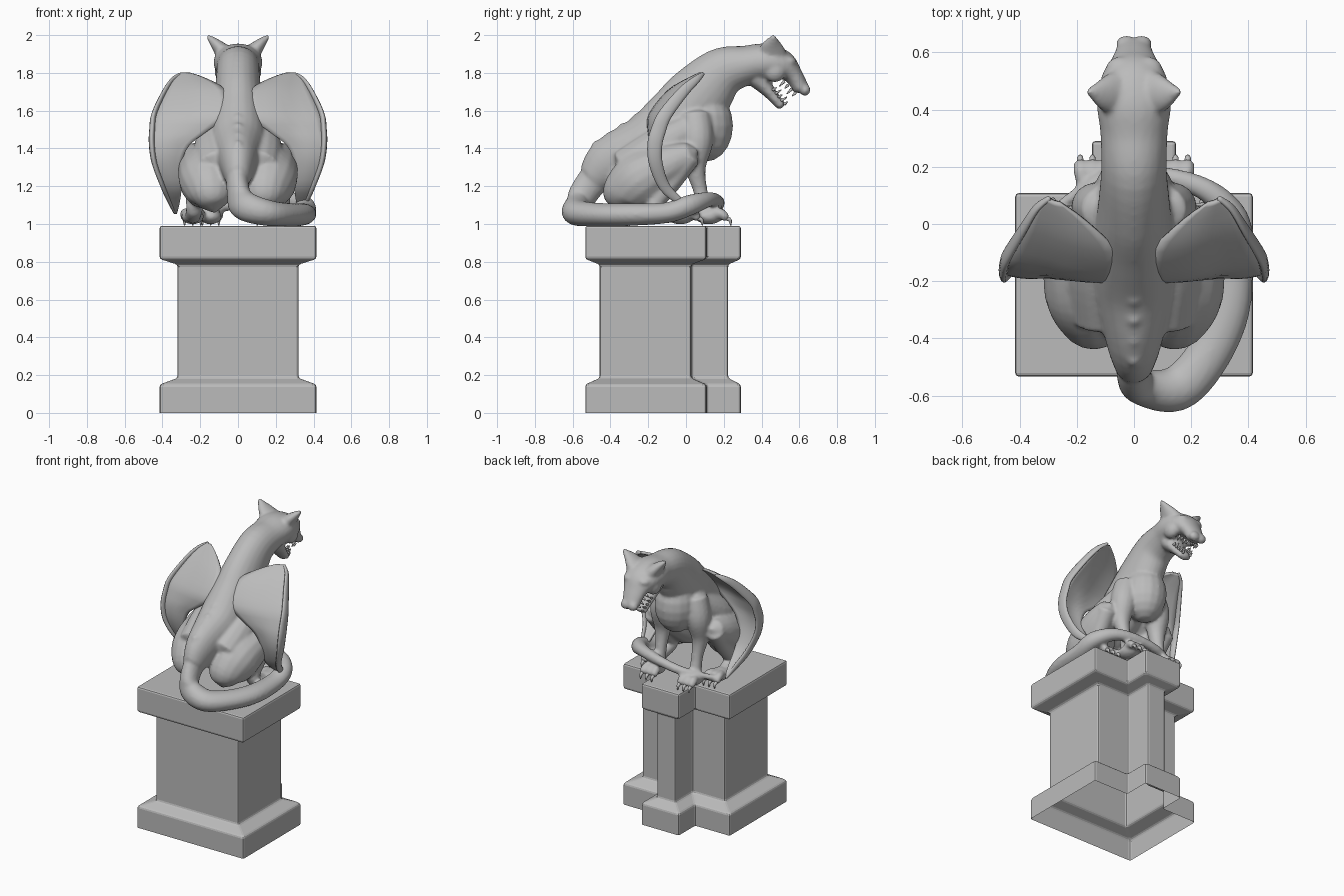
import bpy, bmesh, math
from mathutils import Vector

cube = bpy.data.objects.get("Cube")
if cube:
    bpy.data.objects.remove(cube, do_unlink=True)

stone = bpy.data.materials.new("grey_stone")
stone.use_nodes = True
stone.diffuse_color = (0.5, 0.5, 0.5, 1)
bsdf = next(n for n in stone.node_tree.nodes if n.type == 'BSDF_PRINCIPLED')
bsdf.inputs["Base Color"].default_value = (0.5, 0.5, 0.5, 1)
bsdf.inputs["Roughness"].default_value = 0.8


def finish(bm, name, smooth=True):
    bmesh.ops.recalc_face_normals(bm, faces=bm.faces)
    mesh = bpy.data.meshes.new(name)
    bm.to_mesh(mesh)
    bm.free()
    mesh.materials.append(stone)
    for poly in mesh.polygons:
        poly.use_smooth = smooth
    obj = bpy.data.objects.new(name, mesh)
    bpy.context.scene.collection.objects.link(obj)
    return obj


def spline(points, steps):
    """Catmull-Rom curve through points of any dimension."""
    pts = [points[0]] + list(points) + [points[-1]]
    out = []
    for p, q, r, s in zip(pts, pts[1:], pts[2:], pts[3:]):
        for k in range(steps):
            t = k / steps
            out.append([(2 * b + (c - a) * t + (2 * a - 5 * b + 4 * c - d) * t * t
                         + (3 * b - a - 3 * c + d) * t ** 3) / 2
                        for a, b, c, d in zip(p, q, r, s)])
    return out + [list(points[-1])]


def tube(bm, points, flip=1, ref=(1, 0, 0), sides=16, steps=5):
    """Closed loft: each point is x, y, z, half width and optional half depth."""
    pts = spline([tuple(p) + (p[3],) if len(p) == 4 else p for p in points], steps)
    pos = [Vector((p[0] * flip, p[1], p[2])) for p in pts]
    rings = []
    for i, p in enumerate(pts):
        tan = (pos[min(i + 1, len(pos) - 1)] - pos[max(i - 1, 0)]).normalized()
        ref_v = Vector(ref)
        u = (ref_v - tan * tan.dot(ref_v)).normalized()
        v = tan.cross(u)
        rings.append([bm.verts.new(pos[i] + u * p[3] * math.cos(a) + v * p[4] * math.sin(a))
                      for a in (math.tau * k / sides for k in range(sides))])
    for r, s in zip(rings, rings[1:]):
        for k in range(sides):
            j = (k + 1) % sides
            bm.faces.new((r[k], r[j], s[j], s[k]))
    for ring, i, n in ((rings[0], 0, 1), (rings[-1], -1, -2)):
        out = (pos[i] - pos[n]).normalized()
        pole = bm.verts.new(pos[i] + out * pts[i][4] * 0.6)
        for k in range(sides):
            bm.faces.new((ring[k], ring[(k + 1) % sides], pole))


def ball(bm, centre, size):
    made = bmesh.ops.create_uvsphere(bm, u_segments=16, v_segments=10, radius=1)
    for v in made["verts"]:
        v.co = Vector([c + a * b for c, a, b in zip(centre, v.co, size)])


# Pedestal: one T-shaped outline lofted upwards, hollow underneath
def outline(d):
    w, a, back, mid, tip = 0.415 - d, 0.147 - d * 0.8, d * 0.8 - 0.533, 0.108 - d * 0.85, 0.29 - d * 0.7
    return [(-w, back), (w, back), (w, mid), (a, mid), (a, tip), (-a, tip), (-a, mid), (-w, mid)]


bm = bmesh.new()
levels = [(0, 0), (0.15, 0), (0.185, 0.095), (0.785, 0.095), (0.815, 0), (0.99, 0)]
rings = [[bm.verts.new((x, y, z)) for x, y in outline(d)] for z, d in levels]
for r, s in zip(rings, rings[1:]):
    for k in range(8):
        j = (k + 1) % 8
        bm.faces.new((r[k], r[j], s[j], s[k]))
bm.faces.new(rings[-1])
pedestal = finish(bm, "pedestal", False)
bevel = pedestal.modifiers.new("soft_edges", 'BEVEL')
bevel.width = 0.012
bevel.segments = 2
bevel.limit_method = 'ANGLE'

# Body: overlapping lofts fused into one skin
bm = bmesh.new()
torso = [(-.5, 1.24, .065, .085), (-.4, 1.32, .1, .14), (-.2, 1.42, .145, .165),
         (-.05, 1.55, .14, .175), (.07, 1.68, .125, .17), (.19, 1.8, .115, .135),
         (.32, 1.84, .118, .105), (.42, 1.855, .13, .1), (.51, 1.84, .115, .08),
         (.57, 1.785, .08, .05), (.61, 1.715, .062, .043)]
tube(bm, [(0,) + p for p in torso], sides=24)
ball(bm, (0, .105, 1.52), (.14, .145, .19))
tube(bm, [(0, .385, 1.77, .085, .06), (0, .44, 1.7, .065, .035), (0, .505, 1.625, .045, .026)])

# Low vertebrae along the lower back
for k in range(5):
    ball(bm, (0, -.47 + k * .07, 1.413 + k * .047), (.028, .03, .03))

# Tail curling round the left side and across the front
tube(bm, [(0, -.45, 1.28, .09, .06), (0, -.53, 1.18, .08, .06), (.03, -.57, 1.1, .08, .065),
          (.15, -.575, 1.06, .07, .08), (.255, -.465, 1.05, .062, .078), (.33, -.3, 1.05, .06, .075),
          (.35, -.1, 1.06, .055, .065), (.345, .02, 1.1, .055), (.25, .12, 1.13, .04),
          (.08, .17, 1.12, .032), (-.1, .16, 1.09, .028), (-.28, .05, 1.05, .016)], ref=(0, 0, 1))

for s in (-1, 1):
    # Fore leg
    tube(bm, [(.1, .05, 1.57, .085), (.135, .06, 1.44, .085), (.145, .05, 1.3, .056),
              (.14, .075, 1.18, .038), (.14, .1, 1.06, .042)], s)
    # Flank joining haunch and ribs
    tube(bm, [(.1, -.3, 1.28, .13), (.12, -.14, 1.4, .115), (.1, .02, 1.5, .09)], s)
    # Hind leg
    tube(bm, [(.13, -.345, 1.1, .075), (.14, -.325, 1.16, .125), (.165, -.23, 1.24, .15),
              (.21, -.08, 1.32, .11), (.235, .03, 1.375, .062)], s)
    tube(bm, [(.24, .02, 1.36, .062), (.23, -.08, 1.22, .055), (.23, -.17, 1.09, .045),
              (.24, -.08, 1.04, .042)], s)
    # Broad ear
    tube(bm, [(.06, .455, 1.89, .085, .055), (.105, .455, 1.94, .06, .035),
              (.14, .46, 1.975, .03, .02), (.163, .463, 1.997, .009, .009)], s, ref=(0, 1, 0))
    # Cheek, brow and nostril
    ball(bm, (s * .08, .47, 1.81), (.045, .06, .06))
    ball(bm, (s * .05, .54, 1.86), (.05, .045, .03))
    ball(bm, (s * .026, .63, 1.71), (.037, .03, .032))
    # Paws with toes
    for x, y in ((.145, .12), (.24, -.03)):
        ball(bm, (s * x, y, 1.04), (.06, .075, .042))
        for k in (-1, 0, 1):
            tube(bm, [(x + k * .03, y + .02, 1.055, .026), (x + k * .04, y + .065, 1.055, .027),
                      (x + k * .043, y + .095, 1.03, .022)], s)
body = finish(bm, "body")
remesh = body.modifiers.new("fuse", 'REMESH')
remesh.mode = 'VOXEL'
remesh.voxel_size = 0.01
remesh.use_smooth_shade = True
relax = body.modifiers.new("relax", 'SMOOTH')
relax.factor = 0.5
relax.iterations = 6

# Claws
bm = bmesh.new()
for s in (-1, 1):
    for x, y in ((.145, .12), (.24, -.03)):
        for k in (-1, 0, 1):
            cx = x + k * .043
            tube(bm, [(cx, y + .095, 1.03, .012), (cx, y + .113, 1.02, .01),
                      (cx, y + .117, .993, .003)], s, sides=8, steps=3)
finish(bm, "claws")

# Teeth along both jaws
bm = bmesh.new()
for s in (-1, 1):
    for k in range(5):
        t = k / 4
        size = .024 + .012 * (k % 2)
        for x, y, z, dy, dz in ((.06 - .02 * t, .5 + .08 * t, 1.775 - .08 * t, -.7, -.7),
                                (.055 - .025 * t, .46 + .06 * t, 1.71 - .075 * t, .8, .5)):
            tube(bm, [(x, y, z, .009), (x, y + dy * size, z + dz * size, .003)],
                 s, sides=8, steps=2)
finish(bm, "teeth")

# Wings: height, inner x, outer x, depth
wing_rows = [(1.795, .26, .3, .09), (1.765, .17, .345, .055), (1.7, .065, .39, -.015),
             (1.58, .06, .447, -.11), (1.5, .15, .458, -.145), (1.42, .255, .46, -.165),
             (1.32, .3, .445, -.16), (1.2, .3, .4, -.115), (1.12, .31, .365, -.035),
             (1.06, .325, .337, .03)]
columns = 8
for s, side in ((1, "left"), (-1, "right")):
    bm = bmesh.new()
    grid = []
    for z, x0, x1, y in spline(wing_rows, 3):
        row = []
        for c in range(columns + 1):
            t = c / columns
            x = x0 + (x1 - x0) * t
            dy = .1 * max(0, 1 - x / .3) + .09 * (x1 - x0) * math.sin(math.pi * t)
            row.append(bm.verts.new((s * x, y - dy, z)))
        grid.append(row)
    for r, q in zip(grid, grid[1:]):
        for c in range(columns):
            bm.faces.new((r[c], r[c + 1], q[c + 1], q[c]))
    wing = finish(bm, side + "_wing")
    solid = wing.modifiers.new("thickness", 'SOLIDIFY')
    solid.thickness = 0.018
    solid.offset = 0
    # Deep rounded bone along the outer edge
    bm = bmesh.new()
    tube(bm, [(x1 - .004, y, z, .009 + .007 * math.sin(math.pi * k / 9),
               .01 + .03 * math.sin(math.pi * k / 9))
              for k, (z, x0, x1, y) in enumerate(wing_rows)], s, sides=12, steps=4)
    finish(bm, side + "_wing_bone")
